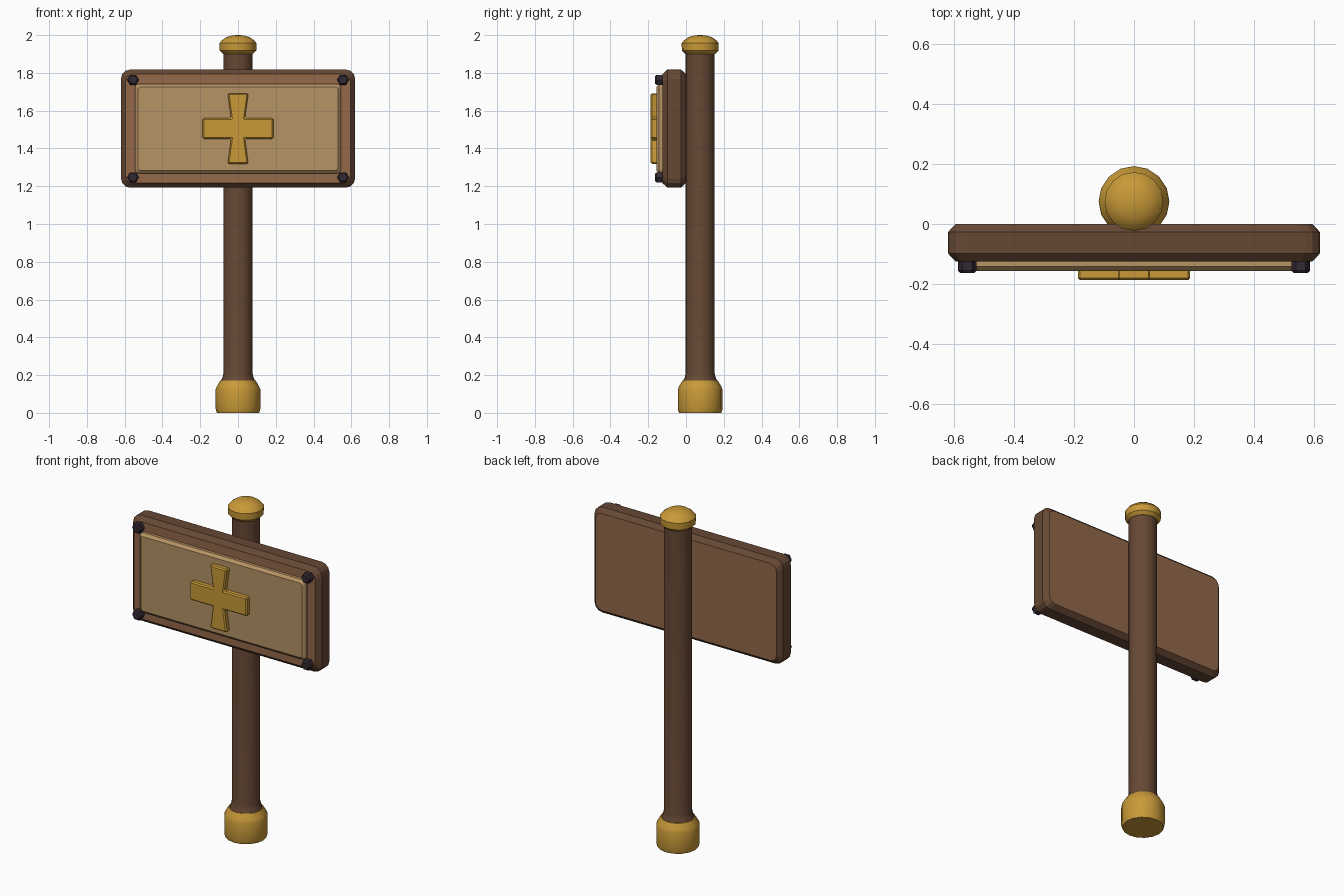
import bpy, bmesh, math

if "Cube" in bpy.data.objects:
    bpy.data.objects.remove(bpy.data.objects["Cube"])

ZC = 1.505      # height of the board centre
POST_Y = 0.075  # post axis


def srgb(r, g, b):
    f = lambda c: c / 12.92 if c <= 0.04045 else ((c + 0.055) / 1.055) ** 2.4
    return (f(r / 255), f(g / 255), f(b / 255), 1)


def mat(name, *rgb):
    m = bpy.data.materials.new(name)
    m.diffuse_color = srgb(*rgb)
    m.use_nodes = True
    m.node_tree.nodes["Principled BSDF"].inputs["Base Color"].default_value = m.diffuse_color
    return m


DARK = mat("dark wood", 102, 72, 52)
WOOD = mat("light wood", 147, 104, 73)
TAN = mat("tan panel", 182, 147, 100)
GOLD = mat("gold", 200, 153, 56)
IRON = mat("dark iron", 52, 42, 52)


def finish(bm, name, mats, smooth=None):
    bmesh.ops.recalc_face_normals(bm, faces=bm.faces)
    me = bpy.data.meshes.new(name)
    bm.to_mesh(me)
    bm.free()
    ob = bpy.data.objects.new(name, me)
    bpy.context.collection.objects.link(ob)
    for m in mats:
        me.materials.append(m)
    if smooth:
        bpy.ops.object.select_all(action='DESELECT')
        ob.select_set(True)
        bpy.context.view_layer.objects.active = ob
        bpy.ops.object.shade_smooth_by_angle(angle=math.radians(smooth))
    return ob


def loft(bm, rings):
    """Bridge equal-length rings of points and cap both ends."""
    vs = [[bm.verts.new(p) for p in r] for r in rings]
    n = len(vs[0])
    for a, b in zip(vs, vs[1:]):
        for i in range(n):
            j = (i + 1) % n
            bm.faces.new((a[i], a[j], b[j], b[i]))
    bm.faces.new(vs[0])
    bm.faces.new(vs[-1])


def turned(name, profile, m, sides=16, smooth=30):
    """Round part on the post axis from (radius, z) pairs."""
    bm = bmesh.new()
    loft(bm, [[(r * math.cos(2 * math.pi * i / sides),
                POST_Y + r * math.sin(2 * math.pi * i / sides), z)
               for i in range(sides)] for r, z in profile])
    return finish(bm, name, [m], smooth)


def rounded(w, h, rad, y, seg=3):
    """Rounded rectangle ring in the xz plane."""
    pts = []
    for k, (sx, sz) in enumerate([(1, 1), (-1, 1), (-1, -1), (1, -1)]):
        for s in range(seg + 1):
            a = math.pi / 2 * (k + s / seg)
            pts.append((sx * (w - rad) + rad * math.cos(a), y,
                        ZC + sz * (h - rad) + rad * math.sin(a)))
    return pts


# post and its gold fittings
turned("post", [(0.092, 0.165), (0.081, 0.19), (0.077, 0.21), (0.077, 1.92)], DARK)
turned("base_ferrule", [(0.112, 0), (0.118, 0.02), (0.118, 0.125),
                        (0.112, 0.14), (0.093, 0.172)], GOLD)
turned("post_cap", [(0.079, 1.9), (0.097, 1.918), (0.098, 1.957), (0.085, 1.973),
                    (0.06, 1.99), (0.03, 1.998), (0.008, 2.0)], GOLD, smooth=35)

# chamfered board: dark edges, lighter front and back faces
bm = bmesh.new()
loft(bm, [rounded(0.595, 0.288, 0.04, 0), rounded(0.62, 0.313, 0.05, -0.027),
          rounded(0.62, 0.313, 0.05, -0.098), rounded(0.595, 0.288, 0.04, -0.125)])
bm.normal_update()
for f in bm.faces:
    f.material_index = 1 if abs(f.normal.y) > 0.9 else 0
finish(bm, "board", [DARK, WOOD])

# raised tan panel
bm = bmesh.new()
loft(bm, [rounded(0.545, 0.237, 0.02, -0.12), rounded(0.545, 0.237, 0.02, -0.142),
          rounded(0.529, 0.221, 0.014, -0.157)])
finish(bm, "panel", [TAN])

# gold cross with flared upright
bm = bmesh.new()
half = [(0.187, -0.055), (0.187, 0.055), (0.037, 0.055), (0.055, 0.187),
        (-0.055, 0.187), (-0.037, 0.055)]
outline = half + [(-x, -z) for x, z in half]
loft(bm, [[(x, y, ZC + z) for x, z in outline] for y in (-0.15, -0.187)])
cross = finish(bm, "cross", [GOLD])
bev = cross.modifiers.new("soft edges", 'BEVEL')
bev.width = 0.007
bev.segments = 1

# hexagonal bolts at the four corners
for sx, side in ((-1, "left"), (1, "right")):
    for sz, level in ((-1, "lower"), (1, "upper")):
        bm = bmesh.new()
        loft(bm, [[(sx * 0.556 + r * math.cos(i * math.pi / 3), y,
                    ZC + sz * 0.258 + r * math.sin(i * math.pi / 3))
                   for i in range(6)]
                  for r, y in ((0.031, -0.12), (0.031, -0.155), (0.023, -0.164))])
        finish(bm, f"{level}_{side}_bolt", [IRON])
